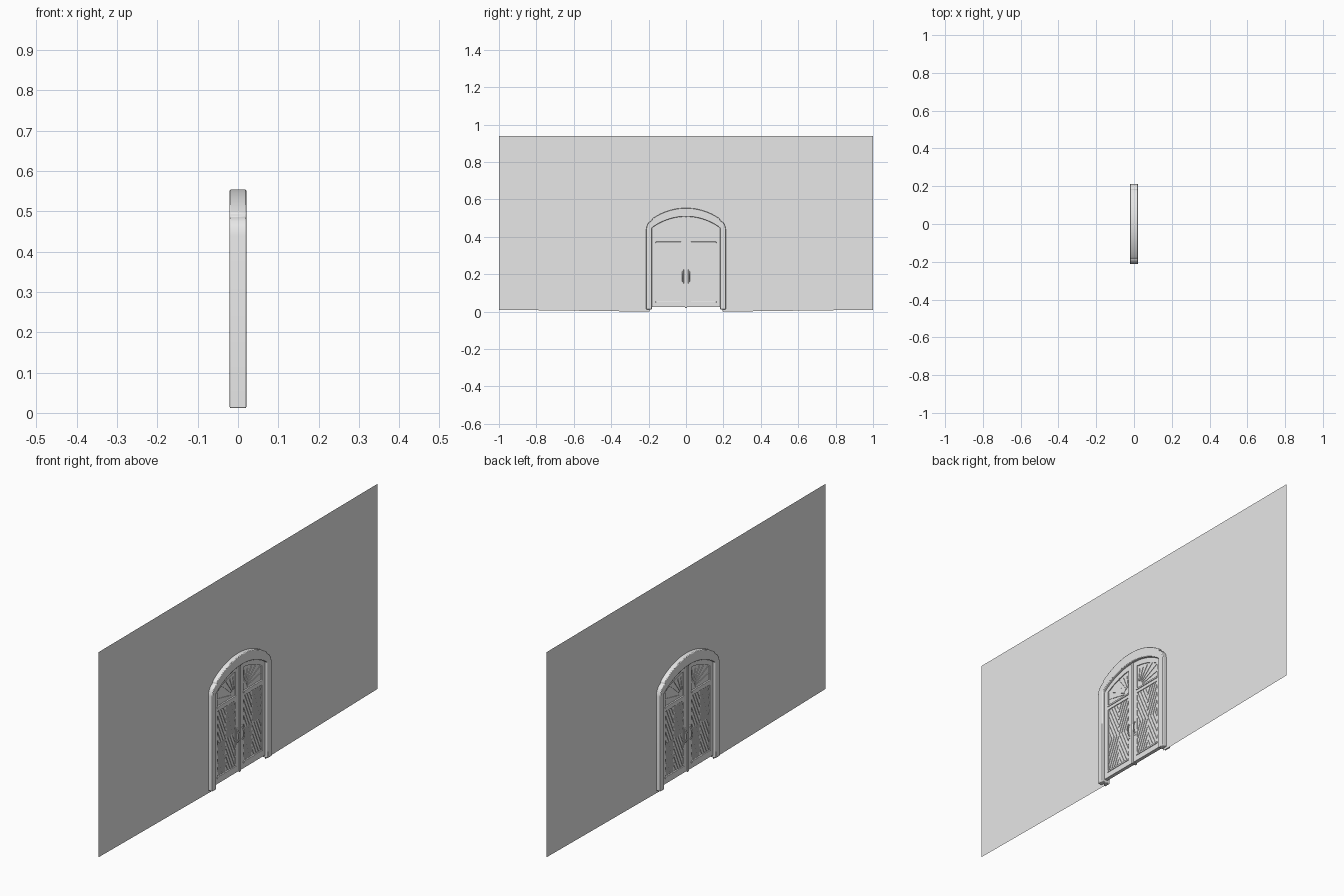
import bpy, bmesh, math
from mathutils import Vector

if "Cube" in bpy.data.objects:
    bpy.data.objects.remove(bpy.data.objects["Cube"], do_unlink=True)

GREY = (0.8, 0.8, 0.8, 1.0)
grey = bpy.data.materials.new("plain_grey")
grey.use_nodes = True
grey.diffuse_color = GREY
grey.node_tree.nodes["Principled BSDF"].inputs["Base Color"].default_value = GREY


def add_object(name, data):
    obj = bpy.data.objects.new(name, data)
    bpy.context.collection.objects.link(obj)
    data.materials.append(grey)
    return obj


def slabs(name, outlines, depth, mirror=True, bevel=0.0):
    """Extrude (y, z) outlines from -depth to +depth along x."""
    bm = bmesh.new()
    for outline in outlines:
        face = bm.faces.new([bm.verts.new((-depth, y, z)) for y, z in outline])
        new = bmesh.ops.extrude_face_region(bm, geom=[face])["geom"]
        moved = [g for g in new if isinstance(g, bmesh.types.BMVert)]
        bmesh.ops.translate(bm, verts=moved, vec=(2 * depth, 0, 0))
    bmesh.ops.recalc_face_normals(bm, faces=bm.faces)
    mesh = bpy.data.meshes.new(name)
    bm.to_mesh(mesh)
    bm.free()
    obj = add_object(name, mesh)
    if mirror:
        mod = obj.modifiers.new("other_side", 'MIRROR')
        mod.use_axis = (False, True, False)
    if bevel:
        mod = obj.modifiers.new("soft_edges", 'BEVEL')
        mod.width, mod.segments = bevel, 2
        mod.limit_method, mod.angle_limit = 'ANGLE', math.radians(40)
    return obj


def smooth(obj):
    bpy.ops.object.select_all(action='DESELECT')
    obj.select_set(True)
    bpy.context.view_layer.objects.active = obj
    bpy.ops.object.shade_smooth_by_angle(angle=math.radians(35))


def rect(y0, y1, z0, z1):
    return [(y0, z0), (y1, z0), (y1, z1), (y0, z1)]


def bar(a, b, width):
    """Outline of a straight strip between two (y, z) points."""
    a, b = Vector(a), Vector(b)
    d = (b - a).normalized() * width / 2
    n = Vector((-d.y, d.x))
    return [a - n, b - n, b + n, a + n]


def arch(y, half, spring, crown):
    """Height of a circular arch at y."""
    rise = crown - spring
    radius = (half * half + rise * rise) / (2 * rise)
    return crown - radius + math.sqrt(radius * radius - y * y)


def inner_arch(y):
    return arch(y, 0.183, 0.447, 0.508)


def arc_points(func, y0, y1, steps=14):
    ys = [y0 + (y1 - y0) * i / steps for i in range(steps + 1)]
    return [(y, func(y)) for y in ys]


# Wall sheet with an arched opening hidden inside the frame
bm = bmesh.new()
TOP = 0.94
opening = arc_points(lambda y: arch(y, 0.195, 0.46, 0.53), -0.195, 0.195, 24)
for (ya, za), (yb, zb) in zip(opening, opening[1:]):
    bm.faces.new([bm.verts.new((0, y, z)) for y, z in
                  [(ya, za), (yb, zb), (yb, TOP), (ya, TOP)]])
for s in (-1, 1):
    bm.faces.new([bm.verts.new((0, s * y, z)) for y, z in
                  [(0.195, 0), (1, 0.01), (1, TOP), (0.195, TOP)]])
bmesh.ops.remove_doubles(bm, verts=bm.verts, dist=0.0001)
bmesh.ops.recalc_face_normals(bm, faces=bm.faces)
wall_mesh = bpy.data.meshes.new("wall")
bm.to_mesh(wall_mesh)
bm.free()
add_object("wall", wall_mesh)

# Arched frame with curved shoulders
shoulder = [(0.213, 0.012), (0.213, 0.44), (0.209, 0.46), (0.201, 0.474),
            (0.191, 0.483), (0.183, 0.486), (0.181, 0.496)]
outer = shoulder + arc_points(lambda y: arch(y, 0.18, 0.497, 0.554), 0.172, -0.172, 28)
outer += [(-y, z) for y, z in reversed(shoulder)]
inner = [(-0.183, 0.012)] + arc_points(inner_arch, -0.183, 0.183, 28) + [(0.183, 0.012)]
smooth(slabs("door_frame", [outer + inner], 0.0205, mirror=False, bevel=0.003))

# Thin panel behind the joinery of each leaf
slabs("leaf_panel", [[(0.002, 0.024), (0.184, 0.024)]
                     + arc_points(inner_arch, 0.184, 0.002)], 0.004)

# Stiles, rails and arched head of each leaf
joinery = [
    [(0.004, 0.024), (0.028, 0.024), (0.028, inner_arch(0.028)), (0.004, inner_arch(0.004))],
    [(0.160, 0.024), (0.184, 0.024), (0.184, inner_arch(0.184)), (0.160, inner_arch(0.160))],
    rect(0.028, 0.160, 0.024, 0.055),
    rect(0.028, 0.160, 0.352, 0.372),
    arc_points(inner_arch, 0.028, 0.160)
    + arc_points(lambda y: inner_arch(y) - 0.024, 0.160, 0.028),
]
slabs("leaf_joinery", joinery, 0.008)

# Projecting ledge under the upper panel, kick rail and centre strip
slabs("leaf_ledges", [rect(0.026, 0.162, 0.366, 0.374),
                      rect(0.026, 0.162, 0.048, 0.056)], 0.011, bevel=0.0015)
slabs("centre_strip", [rect(-0.006, 0.006, 0.02, 0.507)], 0.012, mirror=False, bevel=0.002)

# Crossed slats with nested chevrons on the lower panel
cy, cz, a, b = 0.094, 0.204, 0.066, 0.148
slats = []
for s in (0.0, 0.25, 0.5, 0.75):
    for u in (-1, 1):
        for v in (-1, 1):
            slats.append(bar((cy, cz + v * b * s),
                             (cy + u * a * (1 - s), cz + v * b), 0.007))
            if s:
                slats.append(bar((cy + u * a * s, cz),
                                 (cy + u * a, cz + v * b * (1 - s)), 0.007))
slabs("lower_slats", slats, 0.0062)

# Sunburst rays on the upper panel
rays = []
for i in range(6):
    t = math.radians(12 + 14 * i)
    d = Vector((math.cos(t), math.sin(t)))
    start = Vector((0.03, 0.378))
    reach = min(0.130 / d.x, 0.085 / d.y)
    rays.append(bar(start + d * 0.03, start + d * reach, 0.006))
slabs("sunburst_rays", rays, 0.0062)

# Pull handles on both faces of both leaves
slabs("handle_plates", [rect(0.012, 0.024, 0.15, 0.225)], 0.0095, bevel=0.001)
curve = bpy.data.curves.new("handles", 'CURVE')
curve.dimensions = '3D'
curve.bevel_depth, curve.bevel_resolution = 0.0025, 2
for sx in (-1, 1):
    for sy in (-1, 1):
        spline = curve.splines.new('POLY')
        path = [(0.008, 0.160), (0.016, 0.168), (0.018, 0.188), (0.016, 0.207), (0.008, 0.215)]
        spline.points.add(len(path) - 1)
        for point, (x, z) in zip(spline.points, path):
            point.co = (sx * x, sy * 0.018, z, 1)
add_object("handles", curve)
